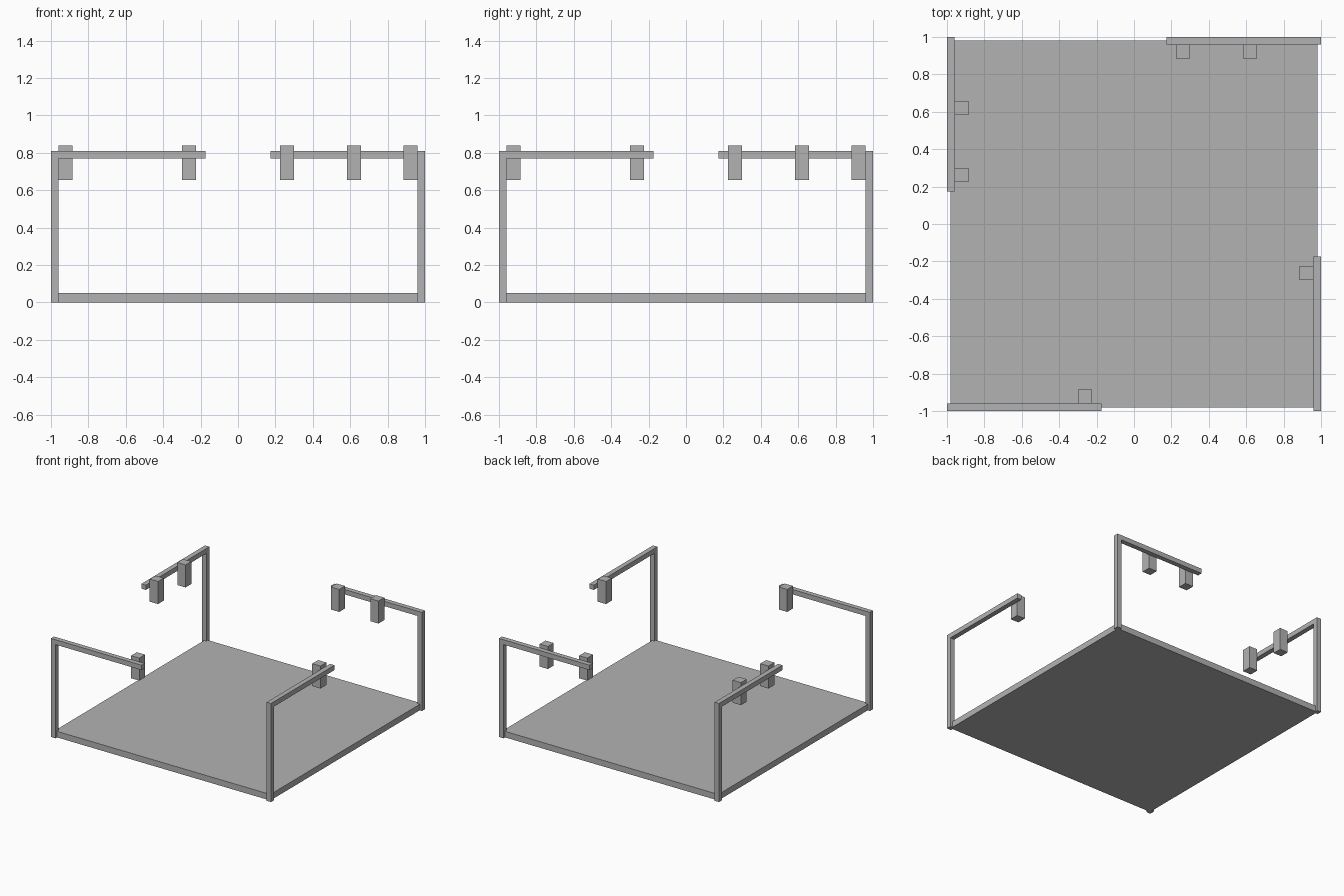
import bpy, bmesh
from math import pi
from mathutils import Matrix, Vector

cube = bpy.data.objects.get("Cube")
if cube:
    bpy.data.objects.remove(cube, do_unlink=True)

HALF, BAR = 1.0, 0.04            # half footprint, bar thickness
TOP, TIP = 0.81, 0.175           # frame height, free end of each arm
FLOOR_HALF, FLOOR_TOP = 0.98, 0.05
BLOCK, BLOCK_LOW, BLOCK_HIGH = 0.075, 0.655, 0.84

grey = bpy.data.materials.new("plain grey")
grey.use_nodes = True
colour = (0.45, 0.45, 0.45, 1)
grey.diffuse_color = colour
grey.node_tree.nodes["Principled BSDF"].inputs["Base Color"].default_value = colour


def finish(name, bm, turn=0):
    bmesh.ops.transform(bm, matrix=Matrix.Rotation(turn * pi / 2, 4, "Z"), verts=bm.verts)
    bmesh.ops.recalc_face_normals(bm, faces=bm.faces)
    mesh = bpy.data.meshes.new(name)
    bm.to_mesh(mesh)
    bm.free()
    mesh.materials.append(grey)
    obj = bpy.data.objects.new(name, mesh)
    bpy.context.collection.objects.link(obj)


def box(name, low, high, turn=0):
    low, high = Vector(low), Vector(high)
    bm = bmesh.new()
    bmesh.ops.create_cube(bm, size=1)
    bmesh.ops.scale(bm, vec=high - low, verts=bm.verts)
    bmesh.ops.translate(bm, vec=(low + high) / 2, verts=bm.verts)
    finish(name, bm, turn)


def bracket(name, turn):
    # Corner post and overhead arm as one extruded profile
    inner = HALF - BAR
    profile = [(HALF, 0), (HALF, TOP), (TIP, TOP), (TIP, TOP - BAR), (inner, TOP - BAR), (inner, 0)]
    bm = bmesh.new()
    face = bm.faces.new([bm.verts.new((x, inner, z)) for x, z in profile])
    new = bmesh.ops.extrude_face_region(bm, geom=[face])["geom"]
    verts = [v for v in new if isinstance(v, bmesh.types.BMVert)]
    bmesh.ops.translate(bm, vec=(0, BAR, 0), verts=verts)
    finish(name, bm, turn)


# Floor slab
box("floor_slab", (-FLOOR_HALF, -FLOOR_HALF, 0), (FLOOR_HALF, FLOOR_HALF, FLOOR_TOP))

# Four brackets turned around the floor, each carrying hanging blocks
sides = [("back", (0.2625, 0.62)), ("right", (0.2625, 0.62)), ("front", (0.2625,)), ("left", (0.2625,))]
for turn, (side, centres) in enumerate(sides):
    bracket(side + "_post_and_arm", turn)
    for x in centres:
        kind = "inner" if x < HALF / 2 else "outer"
        y = HALF - BAR
        box(f"{side}_{kind}_block", (x - BLOCK / 2, y - BLOCK, BLOCK_LOW),
            (x + BLOCK / 2, y, BLOCK_HIGH), turn)
